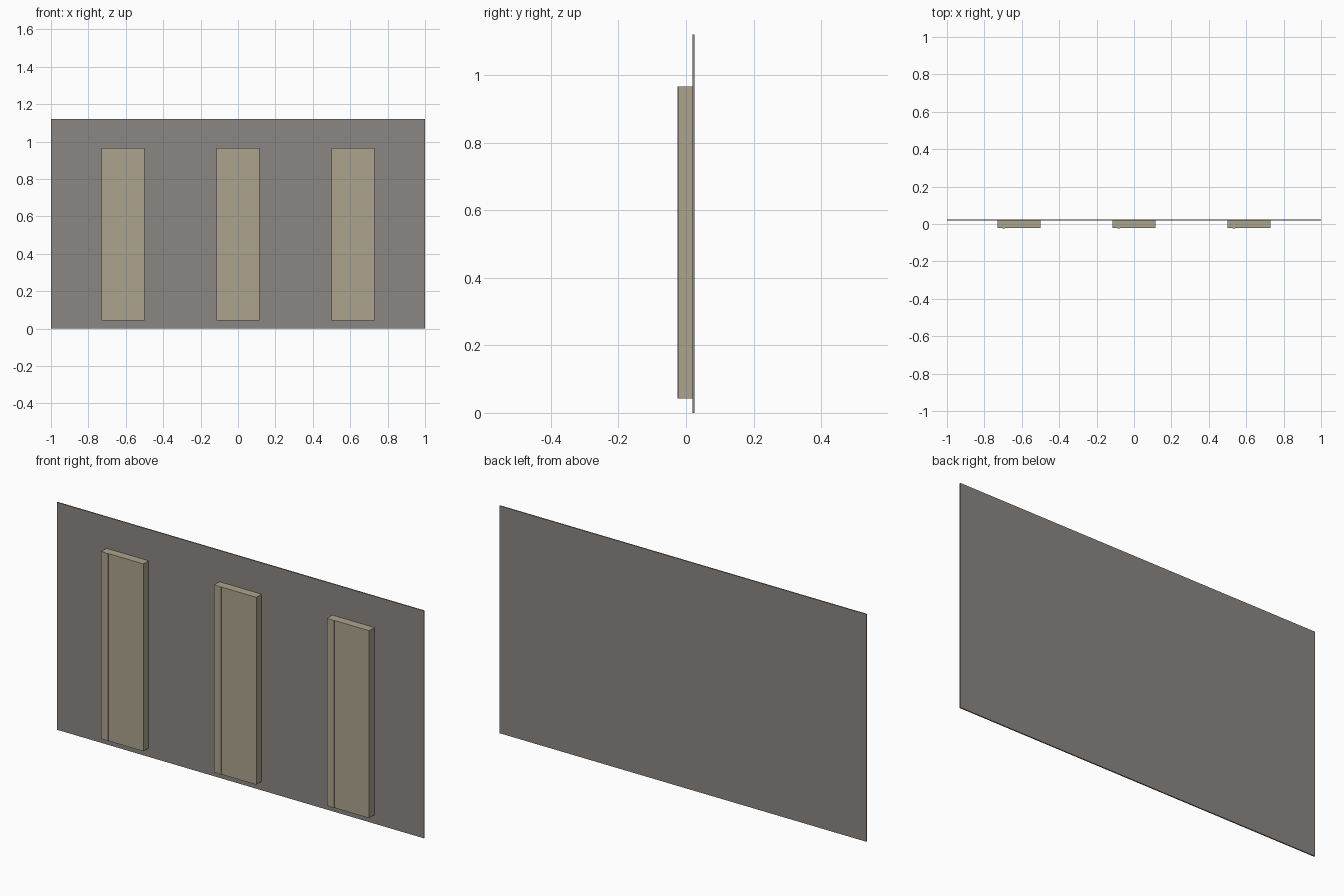
import bpy

if "Cube" in bpy.data.objects:
    bpy.data.objects.remove(bpy.data.objects["Cube"])


def material(name, rgb):
    m = bpy.data.materials.new(name)
    m.diffuse_color = (*rgb, 1)
    m.use_nodes = True
    m.node_tree.nodes["Principled BSDF"].inputs["Base Color"].default_value = m.diffuse_color
    return m


def box(name, x, y, z, mat):
    """Axis-aligned box from (min, max) ranges."""
    bpy.ops.mesh.primitive_cube_add(size=1, location=[sum(r) / 2 for r in (x, y, z)])
    o = bpy.context.object
    o.name = name
    o.scale = [r[1] - r[0] for r in (x, y, z)]
    bpy.ops.object.transform_apply(location=False, rotation=False, scale=True)
    o.data.materials.append(mat)
    return o


grey = material("warm grey", (0.26, 0.24, 0.225))
beige = material("beige", (0.42, 0.37, 0.27))

# Thin back panel
box("back_panel", (-1, 1), (0.019, 0.025), (0, 1.12), grey)

# Three upright slats, each with a slim raised strip near its left edge
for i, cx in enumerate((-0.615, 0, 0.615)):
    left = cx - 0.115
    box(f"slat_{i}", (left, cx + 0.115), (-0.022, 0.019), (0.043, 0.966), beige)
    box(f"slat_strip_{i}", (left + 0.026, left + 0.04), (-0.025, -0.022), (0.043, 0.966), beige)
